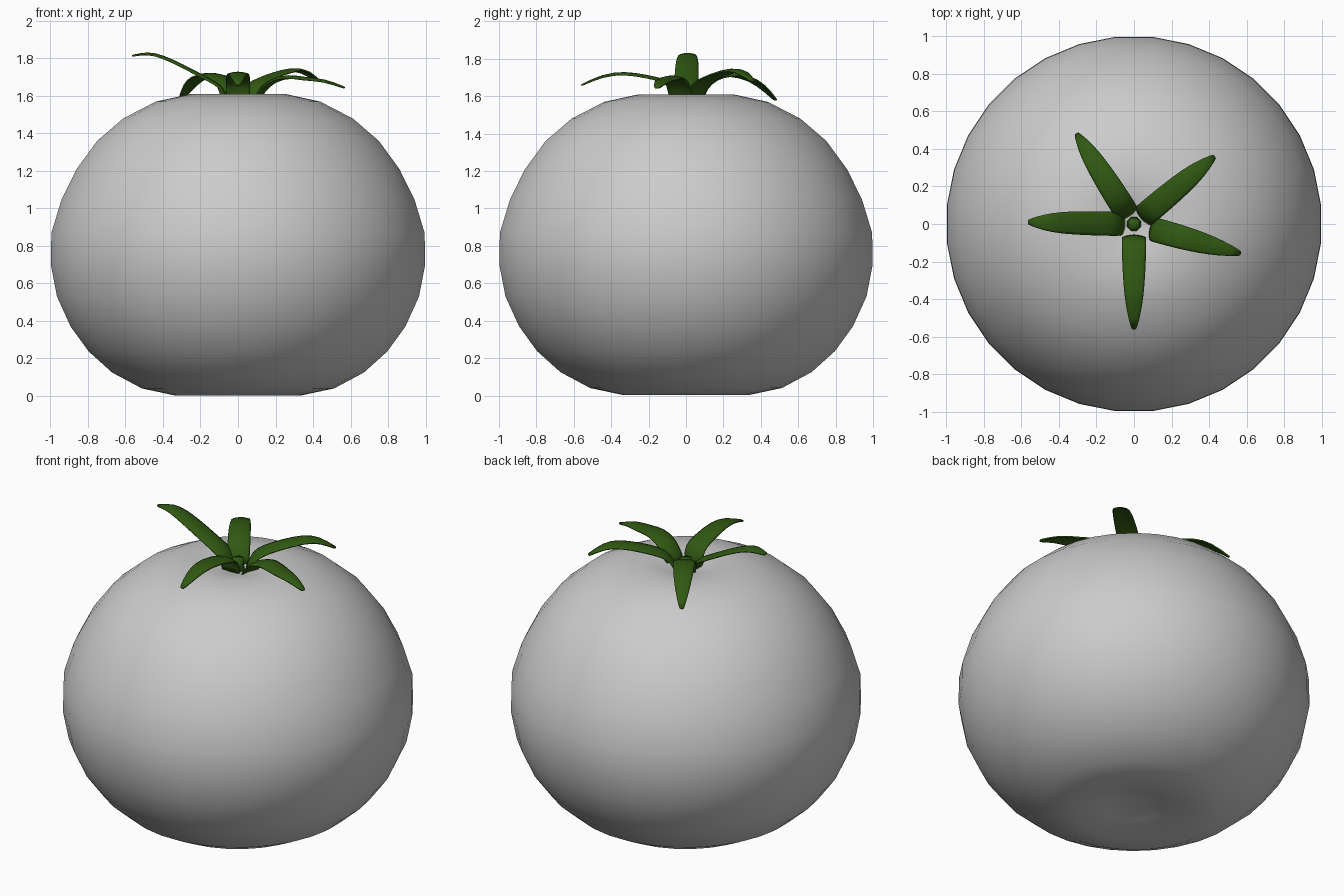
import bpy, bmesh
from math import sin, cos, pi, radians, hypot

if "Cube" in bpy.data.objects:
    bpy.data.objects.remove(bpy.data.objects["Cube"])

green = bpy.data.materials.new("leaf_green")
green.diffuse_color = (0.03, 0.10, 0.006, 1)
green.use_nodes = True
green.node_tree.nodes["Principled BSDF"].inputs["Base Color"].default_value = green.diffuse_color


def finish(name, bm, mat=None):
    bmesh.ops.recalc_face_normals(bm, faces=bm.faces)
    mesh = bpy.data.meshes.new(name)
    bm.to_mesh(mesh)
    bm.free()
    for p in mesh.polygons:
        p.use_smooth = True
    ob = bpy.data.objects.new(name, mesh)
    bpy.context.collection.objects.link(ob)
    if mat:
        mesh.materials.append(mat)
    return ob


def lathe(name, profile, sides, mat=None):
    """Surface of revolution; radius 0 ends close into a point."""
    bm = bmesh.new()
    rings = []
    for r, z in profile:
        if r == 0:
            rings.append([bm.verts.new((0, 0, z))] * sides)
        else:
            rings.append([bm.verts.new((r * cos((i + .5) * 2 * pi / sides),
                                        r * sin((i + .5) * 2 * pi / sides), z))
                          for i in range(sides)])
    for a, b in zip(rings, rings[1:]):
        for i in range(sides):
            j = (i + 1) % sides
            bm.faces.new(list(dict.fromkeys((a[i], a[j], b[j], b[i]))))
    return finish(name, bm, mat)


# Fruit: squat body with shallow dimples at top and bottom
lathe("fruit", [
    (0, 0.07), (0.17, 0.04), (0.34, 0.003), (0.515, 0.04), (0.675, 0.125),
    (0.80, 0.237), (0.897, 0.37), (0.97, 0.53), (1.003, 0.70), (1.0, 0.87),
    (0.945, 1.05), (0.865, 1.21), (0.755, 1.36), (0.615, 1.48),
    (0.44, 1.57), (0.255, 1.61), (0.11, 1.585), (0, 1.555)], 32)

# Stem stub in the middle of the leaves
lathe("stem", [(0, 1.54), (0.045, 1.54), (0.035, 1.60), (0.035, 1.635), (0, 1.635)], 8, green)


def leaf(name, angle, path):
    """Curved blade along a (radius, height) path, gently cupped, tapering to the tip."""
    widths = [0.062, 0.064, 0.064, 0.062, 0.055, 0.042, 0.014]
    a = radians(angle)
    bm = bmesh.new()
    rows = []
    for k, ((r, z), w) in enumerate(zip(path, widths)):
        p, n = path[max(k - 1, 0)], path[min(k + 1, len(path) - 1)]
        dr, dz = n[0] - p[0], n[1] - p[1]
        d = hypot(dr, dz)
        row = []
        for t in (-1, -.5, 0, .5, 1):
            drop = -0.2 * w * t * t
            rr, zz, s = r - dz / d * drop, z + dr / d * drop, t * w
            row.append(bm.verts.new((rr * cos(a) - s * sin(a),
                                     rr * sin(a) + s * cos(a), zz)))
        rows.append(row)
    for p, q in zip(rows, rows[1:]):
        for i in range(4):
            bm.faces.new((p[i], p[i + 1], q[i + 1], q[i]))
    ob = finish(name, bm, green)
    sub = ob.modifiers.new("smooth", 'SUBSURF')
    sub.levels = sub.render_levels = 1
    thick = ob.modifiers.new("thickness", 'SOLIDIFY')
    thick.thickness = 0.008
    thick.offset = 0


# Five leaves of differing droop
leaf("leaf_front", -90, [(.06, 1.57), (.07, 1.65), (.11, 1.69), (.20, 1.71),
                         (.33, 1.733), (.45, 1.715), (.56, 1.66)])
leaf("leaf_left", 179, [(.05, 1.57), (.08, 1.655), (.15, 1.69), (.30, 1.77),
                        (.40, 1.815), (.48, 1.835), (.565, 1.815)])
leaf("leaf_back_left", 122.5, [(.05, 1.57), (.08, 1.65), (.15, 1.705), (.25, 1.725),
                               (.38, 1.715), (.48, 1.67), (.57, 1.58)])
leaf("leaf_back_right", 40, [(.05, 1.57), (.08, 1.65), (.14, 1.69), (.26, 1.725),
                             (.38, 1.75), (.47, 1.74), (.56, 1.68)])
leaf("leaf_right", -15.5, [(.09, 1.58), (.12, 1.635), (.18, 1.69), (.28, 1.715),
                           (.38, 1.695), (.48, 1.69), (.59, 1.645)])
